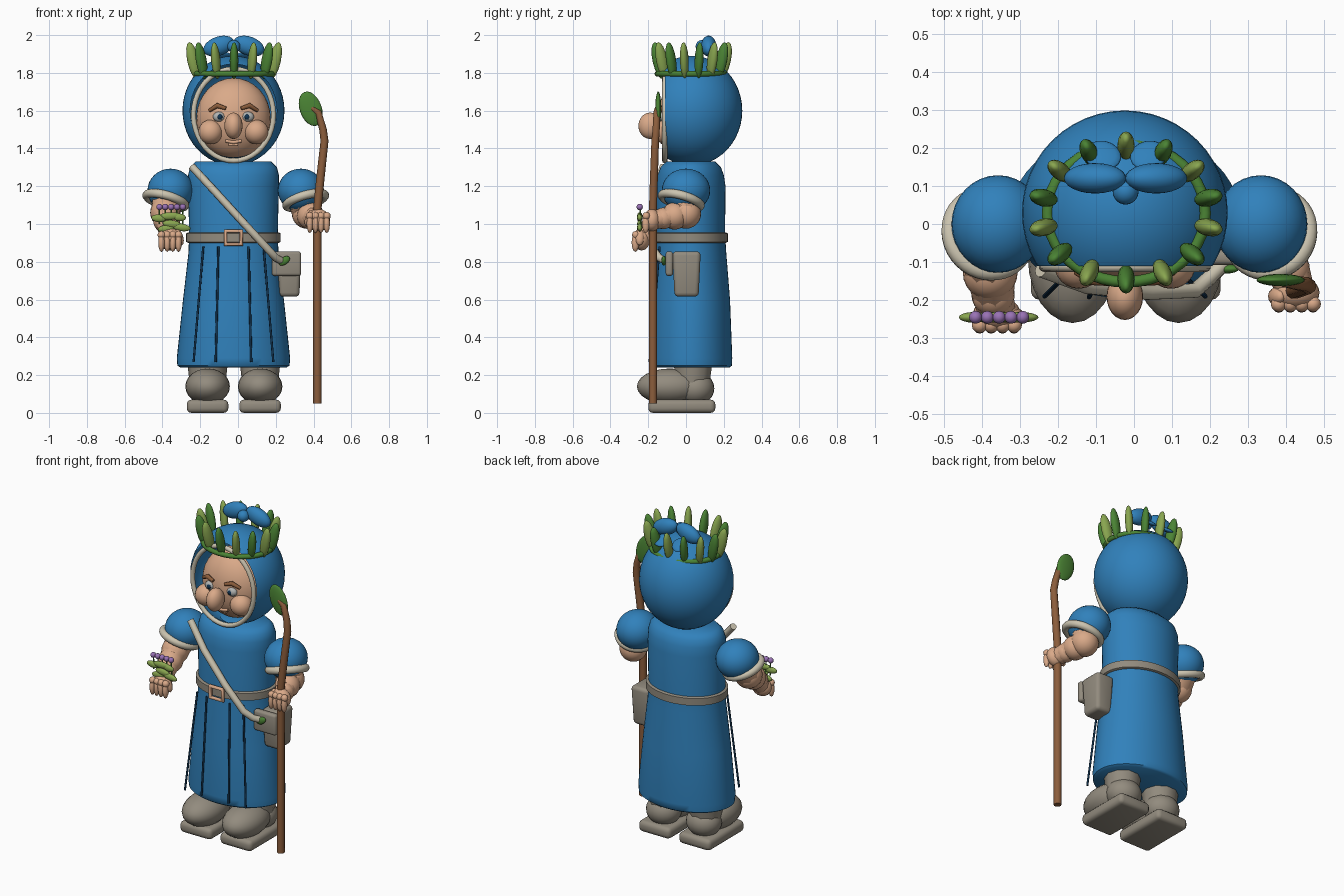
import bpy, bmesh, math
from mathutils import Matrix, Vector, Euler

cube = bpy.data.objects.get("Cube")
if cube:
    bpy.data.objects.remove(cube)


def material(name, r, g, b):
    m = bpy.data.materials.new(name)
    m.use_nodes = True
    m.diffuse_color = (r, g, b, 1)
    m.node_tree.nodes["Principled BSDF"].inputs["Base Color"].default_value = (r, g, b, 1)
    return m


BLUE = material("blue cloth", .03, .22, .50)
SKIN = material("skin", .70, .40, .25)
TAUPE = material("taupe leather", .29, .26, .21)
CREAM = material("cream trim", .60, .55, .43)
GREEN = material("leaf green", .07, .23, .035)
LIME = material("light leaf green", .25, .38, .08)
BROWN = material("brown wood", .26, .11, .045)
PURPLE = material("purple flower", .32, .17, .46)
DARK = material("dark blue", .006, .035, .085)
GREY = material("eye grey", .45, .46, .45)
CX = -.024  # centre line of the figure


def add(name, mesh, mat):
    mesh.materials.clear()
    mesh.materials.append(mat)
    for p in mesh.polygons:
        p.use_smooth = True
    ob = bpy.data.objects.new(name, mesh)
    bpy.context.collection.objects.link(ob)
    return ob


def from_bm(name, bm, mat):
    bmesh.ops.recalc_face_normals(bm, faces=bm.faces)
    mesh = bpy.data.meshes.new(name)
    bm.to_mesh(mesh)
    bm.free()
    return add(name, mesh, mat)


def ball(name, loc, half, mat, rot=(0, 0, 0), seg=24, cut_front=None):
    if not isinstance(half, tuple):
        half = (half,) * 3
    bm = bmesh.new()
    bmesh.ops.create_uvsphere(bm, u_segments=seg, v_segments=seg // 2, radius=1)
    bmesh.ops.transform(bm, matrix=Matrix.LocRotScale(Vector(loc), Euler(rot), Vector(half)), verts=bm.verts)
    if cut_front is not None:
        bmesh.ops.bisect_plane(bm, geom=bm.verts[:] + bm.edges[:] + bm.faces[:], plane_co=(0, cut_front, 0),
                               plane_no=(0, -1, 0), clear_outer=True)
    return from_bm(name, bm, mat)


def tube(name, pts, radii, mat, cyclic=False):
    if not isinstance(radii, (list, tuple)):
        radii = [radii] * len(pts)
    cu = bpy.data.curves.new(name, "CURVE")
    cu.dimensions = "3D"
    cu.bevel_depth = 1
    cu.bevel_resolution = 3
    cu.use_fill_caps = True
    sp = cu.splines.new("POLY")
    sp.points.add(len(pts) - 1)
    sp.use_cyclic_u = cyclic
    for p, co, r in zip(sp.points, pts, radii):
        p.co = (*co, 1)
        p.radius = r
    tmp = bpy.data.objects.new(name, cu)
    mesh = bpy.data.meshes.new_from_object(tmp)
    bpy.data.objects.remove(tmp)
    ob = add(name, mesh, mat)
    mesh.set_sharp_from_angle(angle=math.radians(50))
    return ob


def ring(name, loc, rx, ry, minor, mat, rot=None):
    q = rot or Matrix.Identity(3).to_quaternion()
    angles = [math.tau * i / 40 for i in range(40)]
    pts = [Vector(loc) + q @ Vector((rx * math.cos(a), ry * math.sin(a), 0)) for a in angles]
    return tube(name, pts, minor, mat, True)


def loft(name, profile, mat, y=.025, seg=48):
    # Stack of ellipses (z, half width, half depth), closed at both ends
    bm = bmesh.new()
    loops = [[bm.verts.new((CX + rx * math.cos(math.tau * i / seg), y + ry * math.sin(math.tau * i / seg), z))
              for i in range(seg)] for z, rx, ry in profile]
    for a, b in zip(loops, loops[1:]):
        for i in range(seg):
            j = (i + 1) % seg
            bm.faces.new((a[i], a[j], b[j], b[i]))
    bm.faces.new(loops[0])
    bm.faces.new(loops[-1])
    ob = from_bm(name, bm, mat)
    ob.data.set_sharp_from_angle(angle=math.radians(50))
    return ob


def box(name, loc, size, mat, bevel=.02, taper=1):
    bm = bmesh.new()
    bmesh.ops.create_cube(bm, size=1)
    for v in bm.verts:
        k = taper if v.co.z < 0 else 1
        v.co = Vector((v.co.x * size[0] * k, v.co.y * size[1] * k, v.co.z * size[2])) + Vector(loc)
    bmesh.ops.bevel(bm, geom=bm.edges[:], offset=bevel, segments=3, profile=.5, affect="EDGES")
    ob = from_bm(name, bm, mat)
    ob.data.set_sharp_from_angle(angle=math.radians(40))
    return ob


# Robe and belt
loft("robe", [(.24, .28, .205), (.25, .297, .218), (.29, .3, .22), (.6, .267, .208), (.85, .238, .188),
              (.95, .235, .182), (1.2, .24, .184), (1.26, .24, .175), (1.3, .23, .16), (1.33, .2, .13)], BLUE)
loft("belt", [(.9, .24, .185), (.905, .25, .197), (.95, .25, .197), (.955, .24, .185)], TAUPE)
tube("buckle", [(CX + a * .042, -.178, .928 + b * .035) for a, b in ((-1, -1), (1, -1), (1, 1), (-1, 1))],
     .013, SKIN, True)
for s in (-1, 1):
    tube("outer_fold", [(CX + s * .16, -.14, .88), (CX + s * .211, -.19, .27)], .006, DARK)
    tube("inner_fold", [(CX + s * .08, -.163, .88), (CX + s * .094, -.192, .27)], .006, DARK)

# Shoes and legs
for s in (-1, 1):
    x = -.022 + s * .139
    box("sole", (x, -.022, .035), (.22, .355, .07), TAUPE, .025)
    ball("shoe", (x, -.085, .14), (.118, .175, .095), TAUPE)
    ball("heel", (x, .05, .13), (.105, .1, .09), TAUPE)
    tube("leg", [(x, .03, .1), (x, .035, .2), (x, .04, .34)], [.09, .1, .115], TAUPE)

# Hood, trim and face
ball("hood", (CX, .03, 1.6), (.27, .268, .29), BLUE, seg=48, cut_front=-.11)
ring("hood_trim", (CX, -.112, 1.578), .212, .243, .014, CREAM, Euler((math.pi / 2, 0, 0)).to_quaternion())
ball("face", (CX, 0, 1.56), (.197, .15, .213), SKIN, seg=32)
ball("nose", (CX, -.19, 1.52), (.048, .062, .07), SKIN)
for s in (-1, 1):
    ball("cheek", (CX + s * .121, -.105, 1.487), .065, SKIN)
    ball("eye", (CX + s * .076, -.133, 1.568), (.033, .022, .027), GREY, seg=16)
    ball("pupil", (CX + s * .072, -.15, 1.567), (.014, .008, .015), DARK, seg=12)
    tube("brow", [(CX + s * .128, -.125, 1.6), (CX + s * .085, -.147, 1.627), (CX + s * .04, -.153, 1.612)],
         [.009, .014, .01], BROWN)
tube("mouth", [(CX - .042, -.122, 1.44), (CX, -.127, 1.432), (CX + .042, -.122, 1.44)], .009, SKIN)
tube("lower_lip", [(CX - .025, -.116, 1.42), (CX + .025, -.116, 1.42)], .008, SKIN)

# Leaf crown
ring("crown_band", (-.02, .028, 1.795), .207, .18, .015, GREEN)
for i in range(14):
    a = math.tau * (i + .5) / 14
    ball("crown_leaf", (-.021 + .222 * math.cos(a), .03 + .175 * math.sin(a), 1.865), (.032, .023, .1),
         LIME if i % 2 else GREEN, (0, .22, a), 16)

# Cloth bow on the head
ball("bow_knot", (-.022, .085, 1.94), .034, BLUE)
for s in (-1, 1):
    ball("bow_loop", (-.022 + s * .08, .12, 1.942), (.085, .04, .05), BLUE, (0, s * .35, 0))
    ball("bow_tail", (-.022 + s * .06, .18, 1.885), (.05, .045, .012), BLUE, (-.5, s * .3, s * .5), 16)

# Sleeves and cuffs
for s in (-1, 1):
    x = CX / 2 + s * .345
    ball("sleeve", (x, 0, 1.178), (.122, .128, .115), BLUE, seg=32)
    axis = Vector((s * .28, -.28, -1)).to_track_quat("Z", "Y")
    ring("cuff", (x + s * .025, -.025, 1.125), .105, .105, .023, CREAM, axis)


def arm(side, elbow, wrist, palm):
    # Overlapping rounded sections from the sleeve to the hand
    x = CX / 2 + side * .36
    tube("forearm", [(x, -.02, 1.13), elbow, wrist, palm], [.085, .078, .056, .05], SKIN)
    ball("elbow", elbow, .08, SKIN)
    mid = (Vector(elbow) + Vector(wrist)) / 2
    ball("forearm_section", mid, .072, SKIN)
    ball("wrist", wrist, .057, SKIN)
    ball("palm", palm, (.062, .045, .06), SKIN)
    px, py, pz = palm
    for i in range(4):
        fx = px + (i - 1.5) * .03
        ball("knuckle", (fx, py - .03, pz + .022), .021, SKIN, seg=12)
        ball("finger", (fx, py - .033, pz - .018), (.017, .02, .05), SKIN, seg=12)
    ball("thumb", (px - side * .05, py - .01, pz + .01), (.02, .025, .045), SKIN, (0, side * .3, 0), 12)


arm(-1, (-.385, -.07, 1.06), (-.37, -.185, .98), (-.36, -.235, .92))
arm(1, (.365, .0, 1.055), (.405, -.12, 1.03), (.425, -.18, 1.02))

# Staff with leaf
tube("staff", [(.42, -.175, .05), (.42, -.175, 1.08), (.436, -.17, 1.24), (.458, -.163, 1.44), (.45, -.158, 1.5),
               (.425, -.155, 1.59), (.39, -.153, 1.615)], [.022, .022, .022, .021, .02, .018, .012], BROWN)
ball("staff_leaf", (.385, -.147, 1.61), (.058, .016, .095), GREEN, (0, -.35, 0))

# Flower bracelet
for i in range(5):
    x = -.416 + i * .031
    ball("flower", (x, -.245, 1.09), .017, PURPLE, seg=12)
    tube("flower_stem", [(x, -.243, 1.08), (x, -.24, 1.0)], .004, GREEN)
for x, z, half, tilt in ((-.42, 1.03, .04, .1), (-.36, 1.042, .06, -.05), (-.31, 1.035, .035, .1),
                         (-.35, 1.0, .05, .1), (-.38, .975, .045, -.1), (-.3, .982, .05, .15)):
    ball("bracelet_leaf", (x, -.245, z), (half, .014, .02), LIME, (0, tilt, 0), 16)

# Shoulder strap and pouch
tube("strap", [(-.245, -.12, 1.305), (-.12, -.165, 1.17), (.035, -.18, 1.0), (.16, -.175, .865), (.2, -.14, .82),
               (.24, -.1, .8)], .02, CREAM)
box("pouch", (.272, .003, .735), (.125, .15, .24), TAUPE, .022, .85)
box("pouch_flap", (.257, -.088, .79), (.155, .04, .13), TAUPE, .015)
ball("pouch_leaf", (.245, -.118, .805), (.034, .012, .02), GREEN, (0, -.6, 0), 16)
